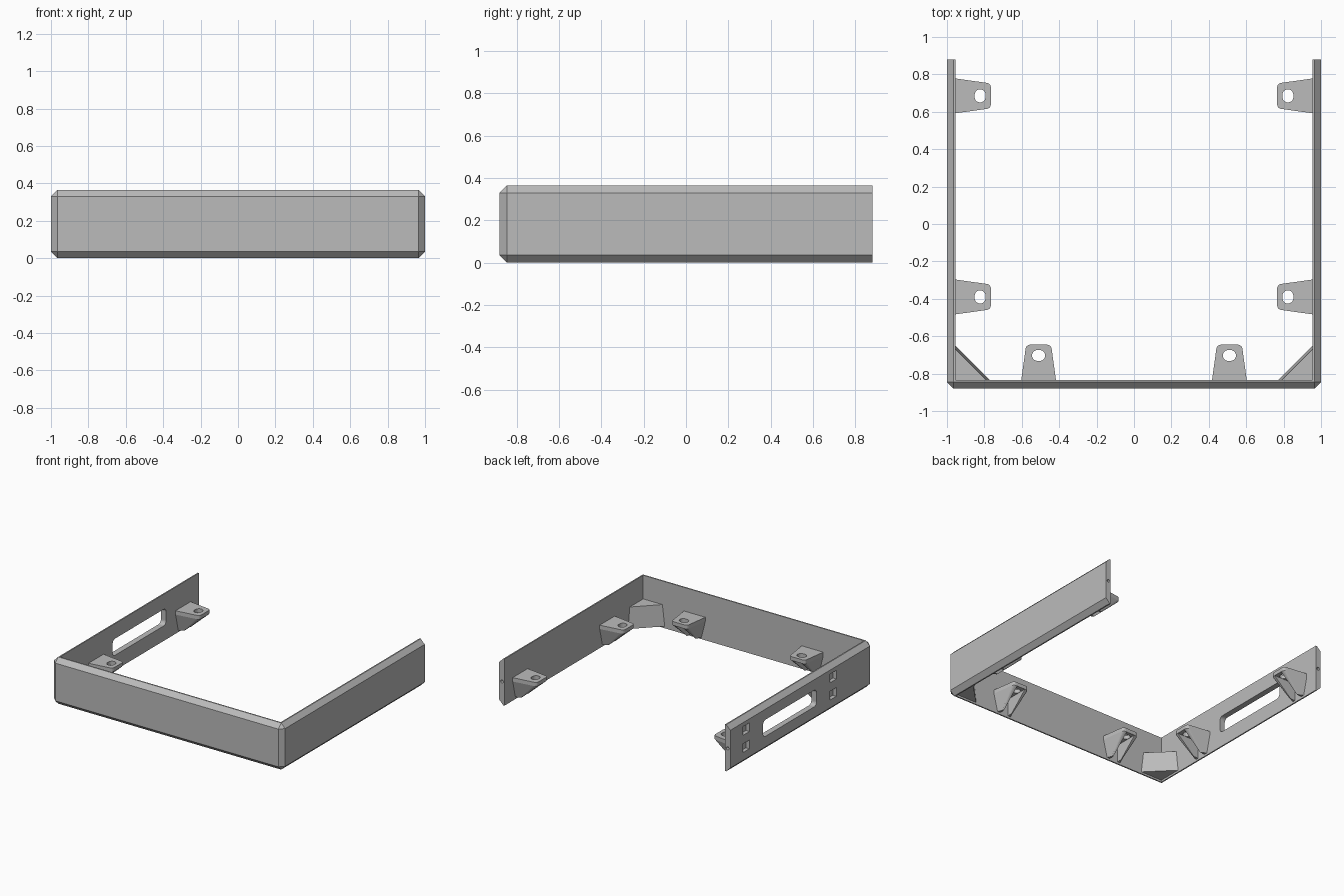
import bpy, bmesh, math
from mathutils import Matrix, Vector

cube = bpy.data.objects.get("Cube")
if cube:
    bpy.data.objects.remove(cube, do_unlink=True)

# One flat grey for the whole part
grey = bpy.data.materials.new("plain_grey")
grey.use_nodes = True
COLOR = (0.5, 0.5, 0.5, 1)
grey.diffuse_color = COLOR
grey.node_tree.nodes["Principled BSDF"].inputs["Base Color"].default_value = COLOR

HEIGHT, WALL, CHAMFER, DEPTH = 0.365, 0.045, 0.035, 0.88
MID = HEIGHT / 2


def finish(name, bm):
    bmesh.ops.recalc_face_normals(bm, faces=bm.faces[:])
    mesh = bpy.data.meshes.new(name)
    bm.to_mesh(mesh)
    bm.free()
    mesh.materials.append(grey)
    obj = bpy.data.objects.new(name, mesh)
    bpy.context.collection.objects.link(obj)
    return obj


def box_mesh(low, high):
    bm = bmesh.new()
    bmesh.ops.create_cube(bm, size=1)
    low, high = Vector(low), Vector(high)
    for v in bm.verts:
        v.co = (low + high) / 2 + v.co * (high - low)
    return bm


def box(name, low, high):
    return finish(name, box_mesh(low, high))


def loft(name, rings):
    """Closed solid through rings of equal point count."""
    bm = bmesh.new()
    loops = [[bm.verts.new(p) for p in ring] for ring in rings]
    for a, b in zip(loops, loops[1:]):
        for i in range(len(a)):
            j = (i + 1) % len(a)
            bm.faces.new((a[i], a[j], b[j], b[i]))
    bm.faces.new(loops[0])
    bm.faces.new(loops[-1])
    return finish(name, bm)


def rounded_rect(w, h, r, steps=5):
    pts = []
    for k, (sx, sy) in enumerate(((1, 1), (-1, 1), (-1, -1), (1, -1))):
        for i in range(steps + 1):
            a = (k + i / steps) * math.pi / 2
            pts.append((sx * (w / 2 - r) + r * math.cos(a),
                        sy * (h / 2 - r) + r * math.sin(a)))
    return pts


def cut(obj, *cutters):
    """Subtract the cutters, bake the result and drop the cutters."""
    for c in cutters:
        mod = obj.modifiers.new("cut", "BOOLEAN")
        mod.operation, mod.solver, mod.object = "DIFFERENCE", "EXACT", c
    graph = bpy.context.evaluated_depsgraph_get()
    mesh = bpy.data.meshes.new_from_object(obj.evaluated_get(graph))
    obj.modifiers.clear()
    obj.data = mesh
    for c in cutters:
        bpy.data.objects.remove(c, do_unlink=True)


# Three-sided frame: chamfered block, open at the back, hollowed out
bm = box_mesh((-1, -DEPTH, 0), (1, DEPTH, HEIGHT))
edges = [e for e in bm.edges if any(v.co.y < 0 for v in e.verts)]
bmesh.ops.bevel(bm, geom=edges, offset=CHAMFER, segments=1, affect="EDGES")
for v in bm.verts:
    if v.co.y > 0:
        v.co.y = DEPTH
frame = finish("frame", bm)
inner = 1 - WALL
cutters = [box("hollow", (-inner, -DEPTH + WALL, -1), (inner, 2, 1))]

# Long rounded opening in the right wall
outline = rounded_rect(0.66, 0.13, 0.03)
cutters.append(loft("opening", [[(x, 0.145 + u, MID + v) for u, v in outline]
                                for x in (-1.1, -0.9)]))

# Blind pockets on the outside of the right wall
BRACKET_Y = (0.685, -0.39)
for y in BRACKET_Y:
    for z in (0.265, 0.13):
        cutters.append(box("pocket", (-1.1, y - 0.04, z - 0.034),
                           (-0.97, y + 0.04, z + 0.034)))

# Screw holes in the back ends
for x in (-0.976, 0.976):
    ring = [(x + 0.012 * math.cos(i * math.pi / 6), MID + 0.012 * math.sin(i * math.pi / 6))
            for i in range(12)]
    cutters.append(loft("screw_hole", [[(u, y, v) for u, v in ring] for y in (0.78, 1)]))
cut(frame, *cutters)


# Mounting bracket: tapered plate on two gussets, built facing +y from y = 0
def bracket_master():
    half = [(0.093, -0.004), (0.093, 0)]
    for i in range(5):
        a = i / 4 * math.pi / 2
        half.append((0.045 + 0.025 * math.cos(a), 0.165 + 0.025 * math.sin(a)))
    plan = half + [(-x, y) for x, y in reversed(half)]
    top, plate = 0.18, 0.15
    rings = [[(x, y, z) for x, y in plan] for z in (top, plate)]
    rings.append([(x * 0.64, y * 0.22 if y > 0 else y, 0.015) for x, y in plan])
    obj = loft("bracket", rings)
    slot = box("slot", (-0.036, 0, -0.1), (0.036, 0.3, plate))
    hole = loft("hole", [[(u, 0.132 + v, z) for u, v in rounded_rect(0.07, 0.058, 0.028)]
                         for z in (0.1, 0.3)])
    cut(obj, slot, hole)
    return obj


master = bracket_master()
spots = [("front", x, -DEPTH + WALL, 0) for x in (-0.51, 0.51)]
for y in BRACKET_Y:
    spots += [("right", -inner, y, -90), ("left", inner, y, 90)]
for i, (side, x, y, turn) in enumerate(spots):
    obj = bpy.data.objects.new(f"{side}_bracket_{i}", master.data.copy())
    obj.matrix_world = (Matrix.Translation((x, y, 0))
                        @ Matrix.Rotation(math.radians(turn), 4, "Z"))
    bpy.context.collection.objects.link(obj)
bpy.data.objects.remove(master, do_unlink=True)

# Corner blocks with a slightly leaning diagonal face
for side, s in (("right", -1), ("left", 1)):
    cx, cy = s * (inner + 0.004), -DEPTH + WALL - 0.004
    rings = [[(cx, cy, z), (cx - s * leg, cy, z), (cx, cy + leg, z)]
             for z, leg in ((0.015, 0.194), (0.18, 0.174))]
    loft(f"{side}_corner_block", rings)
